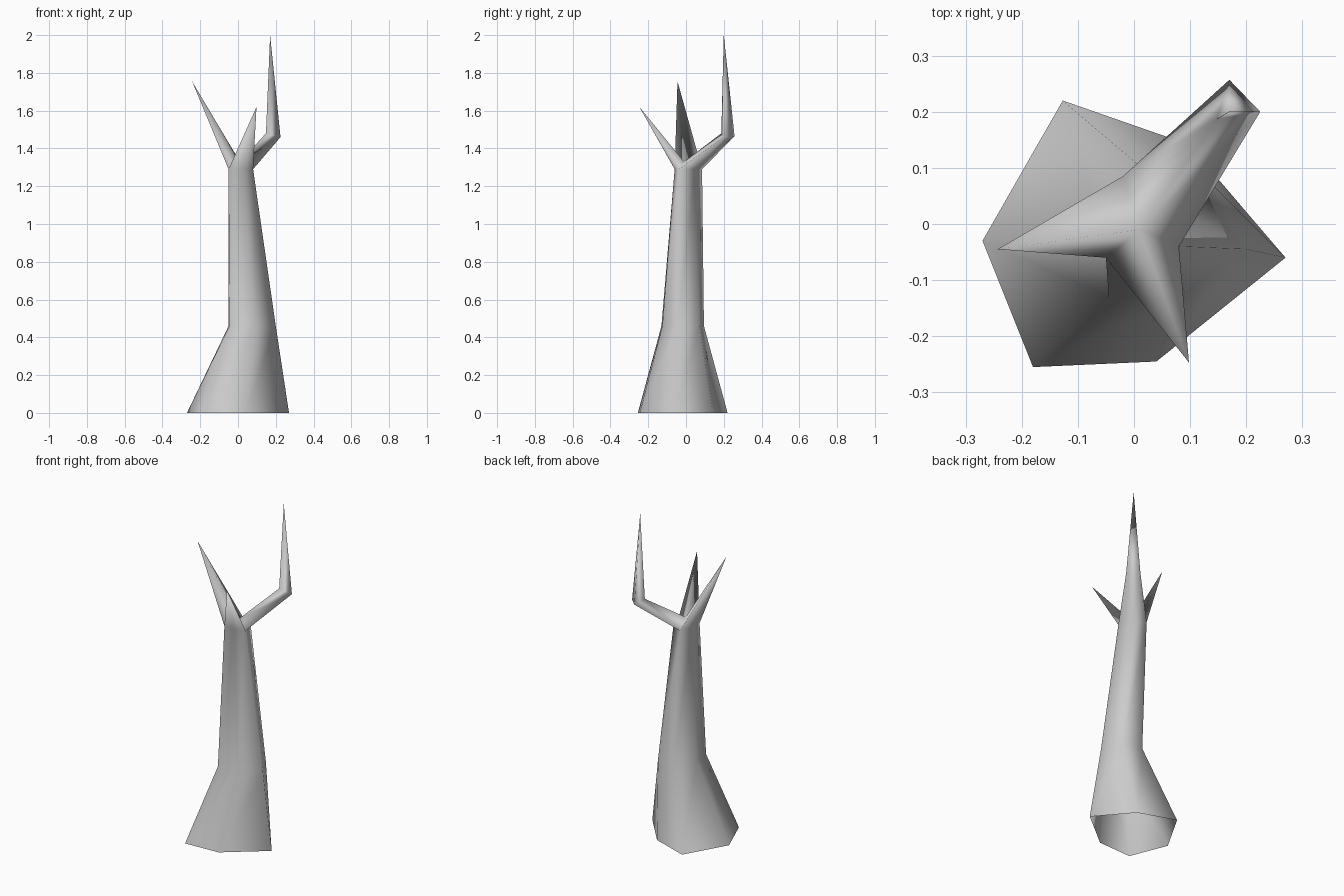
import bpy
import bmesh

cube = bpy.data.objects.get("Cube")
if cube:
    bpy.data.objects.remove(cube, do_unlink=True)

bark = bpy.data.materials.new("pale_grey_bark")
bark.use_nodes = True
colour = (0.6, 0.6, 0.6, 1)
bark.diffuse_color = colour
bark.node_tree.nodes["Principled BSDF"].inputs["Base Color"].default_value = colour

bm = bmesh.new()


def ring(points, z):
    return [bm.verts.new((x, y, z)) for x, y in points]


def bridge(lower, upper):
    for i in range(len(lower)):
        j = (i + 1) % len(lower)
        bm.faces.new((lower[i], lower[j], upper[j], upper[i]))


def spike(loop, tip):
    apex = bm.verts.new(tip)
    for i in range(len(loop)):
        bm.faces.new((loop[i], loop[(i + 1) % len(loop)], apex))


# Trunk: flared open foot, bent waist and narrow crown
foot = ring([(-.127, .22), (-.27, -.03), (-.18, -.255),
             (.04, -.245), (.27, -.06), (.097, .142)], 0)
waist = ring([(.02, .095), (-.05, -.03), (-.045, -.13),
              (.09, -.125), (.2, -.045), (.14, .07)], .46)
crown = ring([(-.02, .085), (-.05, .01), (-.05, -.06),
              (.02, -.06), (.08, -.04), (.05, .05)], 1.29)
bridge(foot, waist)
bridge(waist, crown)

# Three branches share the crown corners and one central fork point
fork = bm.verts.new((.01, -.01, 1.33))
back, left, left_front, front, right, back_right = crown
spike([back, left, left_front, fork], (-.243, -.045, 1.755))
spike([left_front, front, right, fork], (.098, -.247, 1.62))

# Back branch: reaches out to an elbow, then rises to a tall point
elbow = [bm.verts.new(p) for p in
         [(.225, .2, 1.46), (.17, .257, 1.465), (.148, .187, 1.48)]]
bm.faces.new((right, back_right, elbow[0]))
bm.faces.new((back_right, back, elbow[1], elbow[0]))
bm.faces.new((back, fork, elbow[2], elbow[1]))
bm.faces.new((fork, right, elbow[0], elbow[2]))
spike(elbow, (.17, .2, 2))

bmesh.ops.recalc_face_normals(bm, faces=bm.faces[:])
mesh = bpy.data.meshes.new("bare_tree")
bm.to_mesh(mesh)
bm.free()
mesh.materials.append(bark)
mesh.shade_smooth()
tree = bpy.data.objects.new("bare_tree", mesh)
bpy.context.collection.objects.link(tree)
